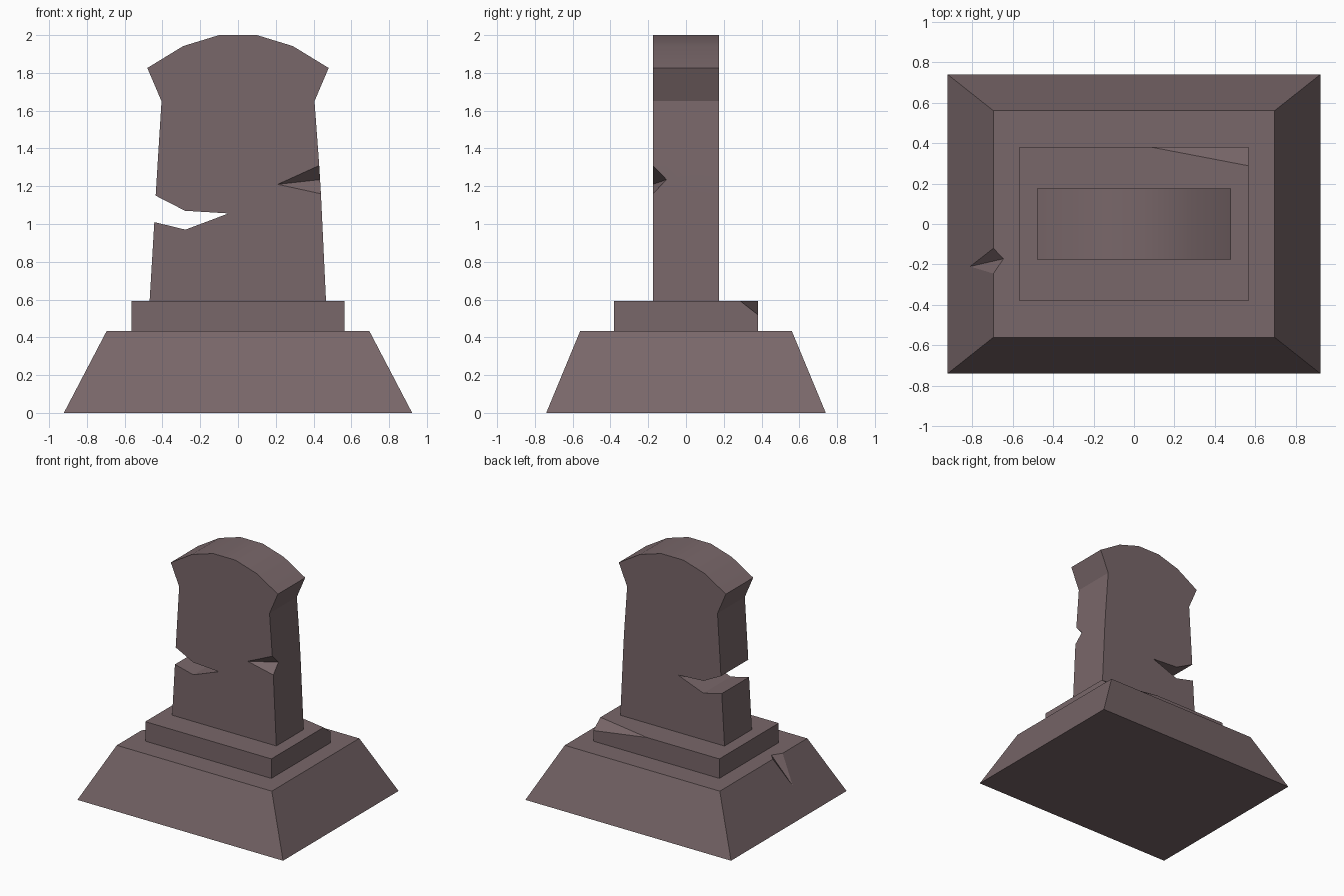
import bpy, bmesh, math
from mathutils import Vector

if "Cube" in bpy.data.objects:
    bpy.data.objects.remove(bpy.data.objects["Cube"])

stone = bpy.data.materials.new("weathered_stone")
stone.diffuse_color = (0.19, 0.135, 0.142, 1)
stone.use_nodes = True
stone.node_tree.nodes["Principled BSDF"].inputs["Base Color"].default_value = stone.diffuse_color


def make(name, bm):
    bmesh.ops.recalc_face_normals(bm, faces=bm.faces)
    mesh = bpy.data.meshes.new(name)
    bm.to_mesh(mesh)
    bm.free()
    mesh.materials.append(stone)
    ob = bpy.data.objects.new(name, mesh)
    bpy.context.collection.objects.link(ob)
    return ob


def loft(bm, lower, upper):
    """Closed solid between two matching point loops."""
    a = [bm.verts.new(p) for p in lower]
    b = [bm.verts.new(p) for p in upper]
    n = len(a)
    bm.faces.new(a)
    bm.faces.new(b)
    for i in range(n):
        j = (i + 1) % n
        bm.faces.new((a[i], a[j], b[j], b[i]))


def rect(x, y, z):
    return [(-x, -y, z), (x, -y, z), (x, y, z), (-x, y, z)]


def chip(ob, p, q, a, b):
    """Cut a V groove whose valley runs p-q and whose sides pass through a and b."""
    p, q, a, b = map(Vector, (p, q, a, b))
    m, d = (p + q) / 2, (q - p) * 0.4
    ends = [[e, e + (a - m) * 1.8, e + (b - m) * 1.8] for e in (p - d, q + d)]
    bm = bmesh.new()
    loft(bm, *ends)
    cutter = make("chip_cutter", bm)
    cutter.hide_render = True
    mod = ob.modifiers.new("chip", "BOOLEAN")
    mod.operation, mod.solver, mod.object = "DIFFERENCE", "EXACT", cutter
    bpy.context.view_layer.objects.active = ob
    bpy.ops.object.modifier_apply(modifier=mod.name)
    bpy.data.objects.remove(cutter)


# Sloped base with a chip in its left rim
bm = bmesh.new()
loft(bm, rect(0.922, 0.74, 0), rect(0.695, 0.56, 0.434))
base = make("sloped_base", bm)
chip(base, (-0.81, -0.21, 0.214), (-0.645, -0.172, 0.434),
     (-0.695, -0.12, 0.434), (-0.695, -0.245, 0.434))

# Step with its back right corner broken off
bm = bmesh.new()
loft(bm, rect(0.565, 0.38, 0.434), rect(0.565, 0.38, 0.592))
c0, c1, c2 = Vector((0.085, 0.38, 0.592)), Vector((0.565, 0.288, 0.592)), Vector((0.565, 0.38, 0.52))
normal = (c1 - c0).cross(c2 - c0)
if normal.z < 0:
    normal.negate()
cut = bmesh.ops.bisect_plane(bm, geom=bm.verts[:] + bm.edges[:] + bm.faces[:], dist=1e-5,
                             plane_co=c0, plane_no=normal, clear_outer=True)
bmesh.ops.holes_fill(bm, edges=[e for e in bm.edges if e.is_boundary], sides=0)
make("step", bm)

# Standing slab with a crack right through its left side
profile = [(0.466, 0.592), (0.439, 1.16), (0.43, 1.31), (0.405, 1.65), (0.48, 1.826),
           (0.29, 1.942), (0.1, 2.0), (-0.1, 2.0), (-0.29, 1.942), (-0.48, 1.826),
           (-0.405, 1.65), (-0.436, 1.15), (-0.28, 1.07), (-0.05, 1.056),
           (-0.278, 0.97), (-0.443, 1.01), (-0.468, 0.592)]
bm = bmesh.new()
loft(bm, [(x, -0.175, z) for x, z in profile], [(x, 0.175, z) for x, z in profile])
slab = make("standing_slab", bm)
chip(slab, (0.21, -0.175, 1.21), (0.4345, -0.103, 1.235),
     (0.43, -0.175, 1.31), (0.439, -0.175, 1.16))

# Soft shading over the rounded top only
bpy.ops.object.select_all(action="DESELECT")
slab.select_set(True)
bpy.context.view_layer.objects.active = slab
bpy.ops.object.shade_smooth_by_angle(angle=math.radians(22))
